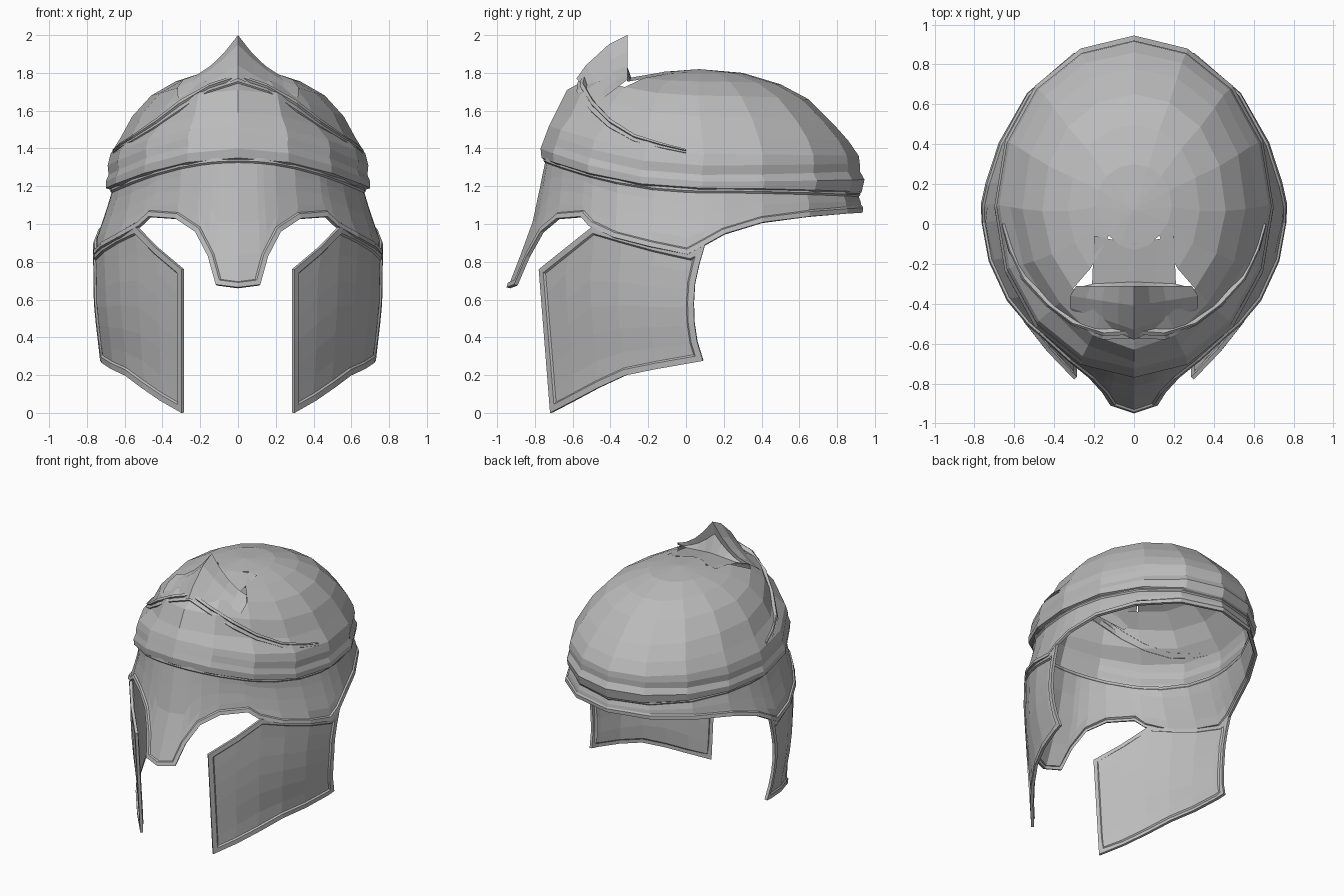
import bpy, bmesh
from math import sin, cos, pi
from mathutils import Vector
from mathutils.bvhtree import BVHTree

if "Cube" in bpy.data.objects:
    bpy.data.objects.remove(bpy.data.objects["Cube"])

steel = bpy.data.materials.new("grey steel")
STEEL = (0.5, 0.5, 0.5, 1)
steel.diffuse_color = STEEL
steel.use_nodes = True
steel.node_tree.nodes["Principled BSDF"].inputs["Base Color"].default_value = STEEL
HEART = Vector((0, 0.1, 1.0))


def interp(table, t):
    """Piecewise linear lookup in (key, value) pairs."""
    if t <= table[0][0]:
        return table[0][1]
    for (a, u), (b, v) in zip(table, table[1:]):
        if t <= b:
            return u + (v - u) * (t - a) / (b - a)
    return table[-1][1]


def sheet(name, rows, closed=False, apex=None, border=0, thick=0, mirror=False, skip=()):
    """Skin rows of points, facing outward, with an optional raised border."""
    bm = bmesh.new()
    grid = [[bm.verts.new(p) for p in row] for row in rows]
    count = len(rows[0])
    spans = range(count if closed else count - 1)
    for r, (low, high) in enumerate(zip(grid, grid[1:])):
        for i in spans:
            j = (i + 1) % count
            if (r, i) not in skip:
                bm.faces.new((low[i], low[j], high[j], high[i]))
    if apex:
        tip = bm.verts.new(apex)
        for i in spans:
            bm.faces.new((grid[-1][i], grid[-1][(i + 1) % count], tip))
    bm.normal_update()
    if sum(f.normal.dot(f.calc_center_median() - HEART) * f.calc_area() for f in bm.faces) < 0:
        bmesh.ops.reverse_faces(bm, faces=bm.faces)
        bm.normal_update()
    if border:
        # flat rim first, then a narrow step down to the panel
        panel = bm.faces[:]
        for width, depth in ((border, 0), (0.008, -0.01)):
            bmesh.ops.inset_region(bm, faces=panel, thickness=width, depth=depth,
                                   use_boundary=True, use_even_offset=True)
            bm.normal_update()
    mesh = bpy.data.meshes.new(name)
    bm.to_mesh(mesh)
    bm.free()
    mesh.materials.append(steel)
    obj = bpy.data.objects.new(name, mesh)
    bpy.context.collection.objects.link(obj)
    if mirror:
        obj.modifiers.new("both sides", "MIRROR")
    if thick:
        mod = obj.modifiers.new("thickness", "SOLIDIFY")
        mod.thickness = thick
        mod.offset = -1
    return obj


# Dome and brow band: half width, front y, back y, front z, side z, back z
RINGS = [
    (0.67, -0.75, 0.92, 1.34, 1.18, 1.16),
    (0.70, -0.765, 0.93, 1.35, 1.19, 1.17),
    (0.70, -0.77, 0.945, 1.40, 1.225, 1.235),
    (0.685, -0.755, 0.92, 1.44, 1.26, 1.28),
    (0.69, -0.74, 0.92, 1.48, 1.31, 1.32),
    (0.675, -0.725, 0.915, 1.52, 1.37, 1.36),
    (0.62, -0.69, 0.86, 1.59, 1.46, 1.44),
    (0.56, -0.63, 0.78, 1.71, 1.57, 1.53),
    (0.46, -0.52, 0.65, 1.77, 1.68, 1.66),
    (0.33, -0.37, 0.50, 1.79, 1.755, 1.74),
    (0.19, -0.13, 0.30, 1.805, 1.80, 1.80),
]


def ring(w, yf, yb, zf, zs, zb, n=16):
    pts = []
    for i in range(n):
        a = 2 * pi * i / n
        c = cos(a)
        z = zs + ((zf if c > 0 else zb) - zs) * c * c
        # the forehead is drawn in, the back of the skull slightly boxy
        pinch = 1
        if zs > 1.4:
            pinch += (-0.06 if c > 0 else 0.02) * sin(2 * a) ** 2
        pts.append(Vector((w * sin(a) * pinch,
                           (yf + yb) / 2 - (yb - yf) / 2 * c * pinch, z)))
    return pts


dome_rows = [ring(*r) for r in RINGS]
under_crest = [(r, i) for r in (8, 9) for i in (14, 15, 0, 1)]
sheet("dome", dome_rows, closed=True, apex=(0, 0.07, 1.82), skip=under_crest)

# Lower wall: nose guard, eye arches, temples and neck guard in one sheet
WIDTH = [(0.67, 0.768), (0.9, 0.768), (1.08, 0.705), (1.2, 0.67)]
FACE = [(0.67, 0.955), (0.84, 0.92), (1, 0.88), (1.35, 0.85)]
NOSE = [(0.67, 1.05), (1, 0.925), (1.35, 0.85)]
NAPE = [(1.06, 0.835), (1.1, 0.842), (1.16, 0.82)]
EDGE = [(0, 0.665), (0.155, 0.68), (0.21, 0.83), (0.31, 0.96), (0.48, 1.03), (0.72, 1.04),
        (0.8, 0.99), (1.0, 0.93), (1.25, 0.88), (1.47, 0.84), (1.57, 0.89), (1.7, 0.95),
        (1.95, 1.01), (2.3, 1.04), (2.7, 1.055), (pi, 1.06)]
half = [a for a, z in EDGE]
columns = [-a for a in half[-2:0:-1]] + half


def wall_point(a, t):
    rise = 0.16 if cos(a) > 0 else -0.02
    top = 1.2 + rise * cos(a) ** 2
    z = top + (interp(EDGE, abs(a)) - top) * t
    k = max(0, 1 - abs(a) / 0.6)
    depth = interp(NOSE, z) * k + interp(FACE, z) * (1 - k)
    if cos(a) < 0:
        depth = interp(NAPE, z)
    return Vector((interp(WIDTH, z) * sin(a), 0.1 - depth * cos(a), z))


sheet("lower_wall", [[wall_point(a, i / 4) for a in columns] for i in range(5)],
      closed=True, border=0.026, thick=0.02)

# Cheek plates: shallow bowed panels from a front edge to a rear edge
CHEEK_TOP = [(0, 0.76), (0.32, 0.985), (0.65, 0.9), (0.92, 0.85), (1, 0.89)]
CHEEK_LOW = [(0, 0), (0.27, 0.11), (0.45, 0.19), (0.72, 0.235), (1, 0.275)]
FRONT_Y = [(0, -0.72), (0.76, -0.78)]
REAR_X = [(0.275, 0.73), (0.56, 0.763), (0.89, 0.768)]
REAR_Y = [(0.275, 0.09), (0.42, 0.045), (0.6, 0.04), (0.72, 0.05), (0.89, 0.1)]


def cheek_point(s, t):
    top, low = interp(CHEEK_TOP, s), interp(CHEEK_LOW, s)
    z = top + (low - top) * t
    bow = (0.11 - 0.025 * t) * 4 * s * (1 - s)
    x = 0.3 + (interp(REAR_X, z) - 0.3) * s + bow
    y = interp(FRONT_Y, z)
    return Vector((x, y + (interp(REAR_Y, z) - y) * s, z))


STEPS = [0, 0.16, 0.32, 0.5, 0.7, 0.92, 1]
sheet("cheek_plate", [[cheek_point(s, i / 6) for s in STEPS] for i in range(7)],
      border=0.032, thick=0.02, mirror=True)

# Raised chevron ridge laid over the forehead
surface = BVHTree.FromPolygons(
    [p for r in dome_rows for p in r],
    [(16 * r + i, 16 * r + (i + 1) % 16, 16 * r + 16 + (i + 1) % 16, 16 * r + 16 + i)
     for r in range(len(RINGS) - 1) for i in range(16)])
PATH = [(0, -0.56, 1.80), (0.15, -0.54, 1.715), (0.3, -0.48, 1.62), (0.43, -0.4, 1.54),
        (0.55, -0.27, 1.46), (0.62, -0.13, 1.42), (0.66, 0, 1.39)]


def laid(point, drop, lift):
    ray = (Vector(point) - Vector((0, 0, drop)) - HEART).normalized()
    hit = surface.ray_cast(HEART, ray)[0]
    return hit + ray * lift


def ridge(name, path, profile):
    rows = []
    for drop, lift in profile:
        row = []
        for i, p in enumerate(path):
            fade = 1 - 0.75 * i / (len(path) - 1)
            row.append(laid(p, drop * fade, lift * (0.3 + 0.7 * fade)))
        rows.append(row)
    sheet(name, rows, mirror=True)


ridge("chevron_ridge", PATH, [(-0.03, -0.01), (-0.025, 0.03), (0.01, 0.028), (0.015, 0.012),
                              (0.06, 0.012), (0.065, -0.01)])


# Pointed crest above the forehead, with a hollow behind it
def crest_sheet(name, keel, side, sag):
    rows = []
    for i, (k, e) in enumerate(zip(keel, side)):
        row = []
        for j in range(5):
            s = j / 4
            p = Vector((0, *k)).lerp(Vector(e), s)
            p.z -= sag[i] * s * (1 - s)
            row.append(p)
        rows.append(row)
    sheet(name, rows, mirror=True)


crest_sheet("crest_front", [(-0.58, 1.77), (-0.53, 1.84), (-0.41, 1.95), (-0.31, 2.0)],
            [(0.3, -0.46, 1.64), (0.32, -0.42, 1.68), (0.32, -0.36, 1.725), (0.29, -0.31, 1.765)],
            [0, 0.05, 0.12, 0.18])
crest_sheet("crest_back", [(-0.31, 2.0), (-0.335, 1.9), (-0.29, 1.775), (-0.1, 1.808)],
            [(0.29, -0.31, 1.765), (0.25, -0.31, 1.755), (0.21, -0.3, 1.755), (0.2, -0.06, 1.797)],
            [0.18, 0.1, 0, 0])
